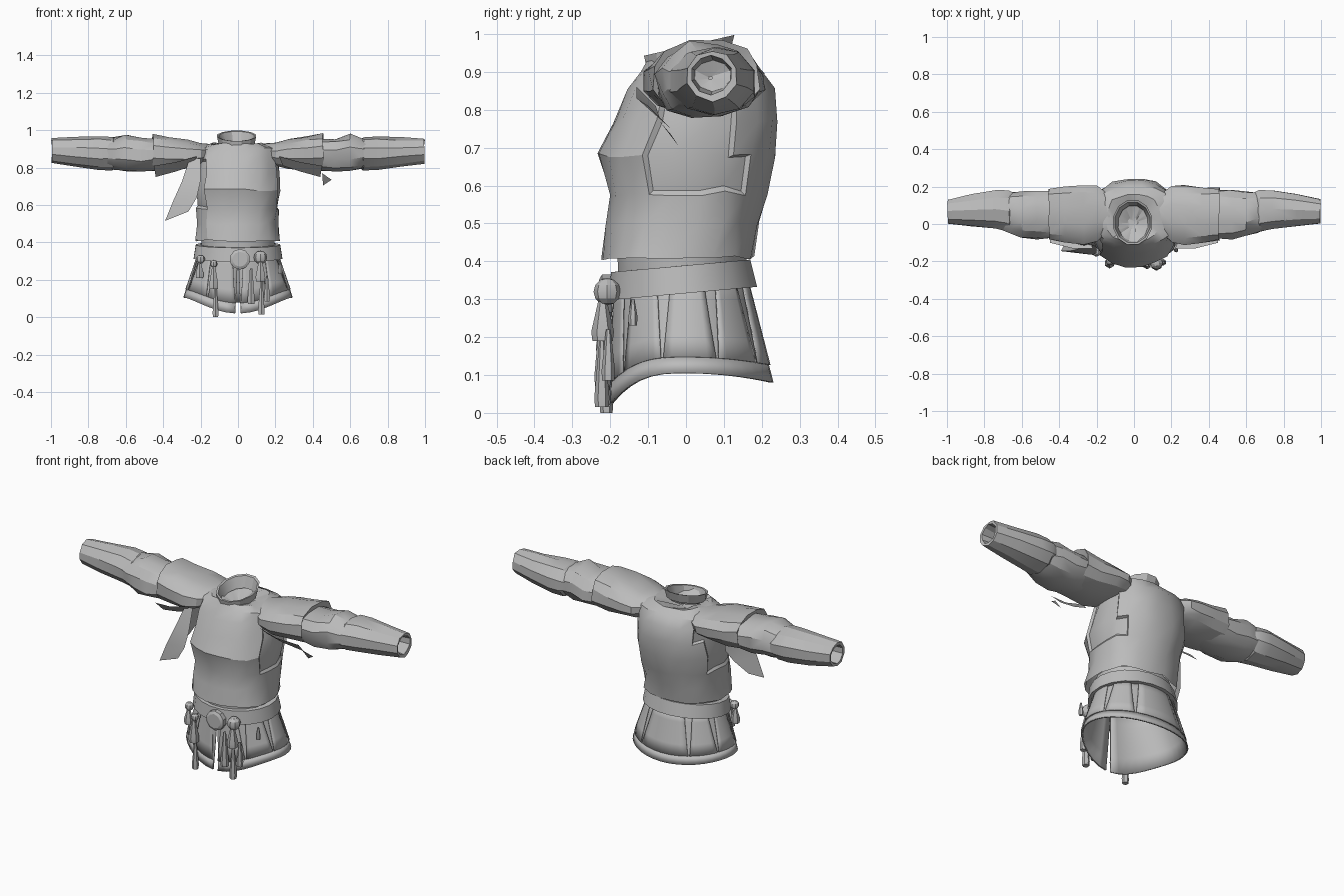
import bpy, bmesh, math, random
from mathutils import Vector

random.seed(4)
if "Cube" in bpy.data.objects:
    bpy.data.objects.remove(bpy.data.objects["Cube"])

cloth = bpy.data.materials.new("grey cloth")
cloth.use_nodes = True
cloth.diffuse_color = (0.5, 0.5, 0.5, 1)
cloth.node_tree.nodes["Principled BSDF"].inputs["Base Color"].default_value = (0.5, 0.5, 0.5, 1)


def finish(name, bm, angle=28, recalc=True):
    if recalc:
        bmesh.ops.recalc_face_normals(bm, faces=bm.faces)
    mesh = bpy.data.meshes.new(name)
    bm.to_mesh(mesh)
    bm.free()
    mesh.materials.append(cloth)
    ob = bpy.data.objects.new(name, mesh)
    bpy.context.collection.objects.link(ob)
    bpy.ops.object.select_all(action='DESELECT')
    ob.select_set(True)
    bpy.context.view_layer.objects.active = ob
    bpy.ops.object.shade_smooth_by_angle(angle=math.radians(angle))
    return ob


def skin(rows, closed):
    """Join rows of points into a sheet or a tube."""
    bm = bmesh.new()
    grid = [[bm.verts.new(p) for p in row] for row in rows]
    for low, high in zip(grid, grid[1:]):
        n = len(low)
        for i in range(n if closed else n - 1):
            j = (i + 1) % n
            bm.faces.new((low[i], low[j], high[j], high[i]))
    bm.verts.ensure_lookup_table()
    return bm


def tube(rings, axis="z", sides=16, tilt=0, crumple=0, cap=False, flip=1, square=1):
    """Loft oval rings given as position, low and high of both cross axes."""
    rows = []
    for pos, a0, a1, b0, b1 in rings:
        row = []
        for i in range(sides):
            t = math.tau * (i + 0.5) / sides
            c, s = (math.copysign(abs(v) ** square, v) for v in (math.cos(t), math.sin(t)))
            da, db = (a1 - a0) / 2 * c, (b1 - b0) / 2 * s
            a, b = (a0 + a1) / 2 + da, (b0 + b1) / 2 + db
            p = Vector((a, b, pos + tilt * db)) if axis == "z" else Vector((flip * pos, a, b))
            row.append(p + Vector([random.uniform(-crumple, crumple) for _ in range(3)]))
        rows.append(row)
    bm = skin(rows, True)
    if cap:
        bm.faces.new(bm.verts[:sides])
        bm.faces.new(bm.verts[-sides:])
    return bm


# Torso with sunken panels below the armholes
torso = tube([(0.41, -0.23, 0.23, -0.225, 0.178), (0.5, -0.22, 0.22, -0.208, 0.19),
              (0.58, -0.225, 0.225, -0.208, 0.212), (0.68, -0.24, 0.235, -0.23, 0.237),
              (0.77, -0.23, 0.23, -0.192, 0.242), (0.85, -0.225, 0.225, -0.152, 0.235),
              (0.9, -0.22, 0.22, -0.125, 0.205), (0.928, -0.15, 0.14, -0.1, 0.16),
              (0.915, -0.095, 0.085, -0.085, 0.115), (0.88, -0.03, 0.02, -0.02, 0.03)],
             sides=20, crumple=0.007, square=0.88)
torso.faces.new(torso.verts[-20:])
torso.normal_update()
panel = [f for f in torso.faces if abs(f.normal.x) > 0.8 and 0.58 < f.calc_center_median().z < 0.82]
bmesh.ops.inset_region(torso, faces=panel, thickness=0.012, depth=-0.012)
finish("torso", torso, recalc=False)

# Collar leaning forward, with an inner wall
finish("collar", tube([(0.922, -0.105, 0.09, -0.105, 0.118), (0.97, -0.115, 0.1, -0.115, 0.132),
                       (0.968, -0.105, 0.09, -0.103, 0.12), (0.91, -0.085, 0.075, -0.085, 0.1)],
                      sides=12, tilt=0.23))

# Sleeves in three overlapping layers
for side, flip in (("left", 1), ("right", -1)):
    finish(side + "_shoulder_cap", tube(
        [(0.13, -0.03, 0.15, 0.82, 0.925), (0.2, -0.1, 0.205, 0.81, 0.932),
         (0.27, -0.12, 0.21, 0.795, 0.95), (0.37, -0.1, 0.2, 0.785, 0.968),
         (0.455, -0.09, 0.195, 0.785, 0.983), (0.44, -0.07, 0.17, 0.8, 0.95)],
        "x", 12, crumple=0.005, flip=flip, square=0.85))
    finish(side + "_upper_sleeve", tube(
        [(0.3, -0.07, 0.17, 0.8, 0.94), (0.44, -0.08, 0.18, 0.785, 0.955),
         (0.52, -0.08, 0.18, 0.775, 0.96), (0.6, -0.07, 0.175, 0.778, 0.98),
         (0.66, -0.05, 0.17, 0.79, 0.96), (0.71, -0.03, 0.16, 0.81, 0.94)],
        "x", 12, crumple=0.007, flip=flip, square=0.88))
    finish(side + "_cuff", tube(
        [(0.64, -0.03, 0.17, 0.81, 0.94), (0.67, -0.045, 0.185, 0.785, 0.965),
         (0.74, -0.03, 0.185, 0.787, 0.968), (0.87, -0.015, 0.165, 0.803, 0.962),
         (0.996, 0, 0.135, 0.823, 0.957), (0.994, 0.015, 0.12, 0.84, 0.942),
         (0.86, 0.02, 0.12, 0.85, 0.93), (0.85, 0.06, 0.07, 0.88, 0.89)],
        "x", 10, crumple=0.003, flip=flip))
    # Loose flap under the front of the sleeve
    finish(side + "_under_flap", skin(
        [[(flip * 0.22, -0.13, 0.86), (flip * 0.24, -0.08, 0.81)],
         [(flip * 0.33, -0.13, 0.83), (flip * 0.33, -0.07, 0.78)],
         [(flip * 0.45, -0.1, 0.81), (flip * 0.44, -0.04, 0.75)]], False))

# Hanging torn cloth on the right and a torn tip on the left
finish("right_hanging_cloth", skin(
    [[(-0.2, -0.12, 0.85), (-0.26, -0.1, 0.845), (-0.25, 0.03, 0.81)],
     [(-0.2, -0.155, 0.73), (-0.3, -0.135, 0.725), (-0.27, 0.03, 0.7)],
     [(-0.22, -0.165, 0.64), (-0.345, -0.145, 0.625), (-0.3, 0, 0.64)],
     [(-0.265, -0.16, 0.565), (-0.39, -0.145, 0.515), (-0.35, -0.06, 0.56)]], False))
tip = bmesh.new()
tip.faces.new([tip.verts.new(p) for p in
               ((0.45, -0.07, 0.77), (0.5, -0.04, 0.735), (0.455, -0.02, 0.705))])
finish("left_torn_tip", tip)

# Waist lining and tilted belt
finish("waist_lining", tube([(0.33, -0.195, 0.195, -0.18, 0.155), (0.43, -0.2, 0.2, -0.185, 0.165)]))
finish("belt", tube([(0.315, -0.215, 0.215, -0.19, 0.165), (0.315, -0.24, 0.24, -0.207, 0.19),
                     (0.388, -0.228, 0.228, -0.2, 0.172), (0.388, -0.2, 0.2, -0.18, 0.15)],
                    sides=20, tilt=0.09))


def skirt_point(deg, t, out):
    """Point on the flared skirt, t running from waist to hem."""
    a = math.radians(deg)
    c, s = math.cos(a), math.sin(a)
    depth = 0.18 + 0.018 * t if s < 0 else 0.15 + 0.075 * t
    hem = 0.105 - (0.085 * (-s) ** 3 if s < 0 else 0.025 * s * s)
    return ((0.195 + 0.092 * t + out) * c, (depth + out) * s, 0.37 + (hem - 0.37) * t)


def skirt_strip(name, start, end, top, bottom, out, taper=0, steps=6, rows=4):
    grid = []
    for r in range(rows + 1):
        u = r / rows
        t = top + (bottom - top) * u
        lo, hi = start + taper * (1 - u), end - taper * (1 - u)
        grid.append([skirt_point(lo + (hi - lo) * i / steps, t, out) for i in range(steps + 1)])
    ob = finish(name, skin(grid, False), recalc=False)
    thick = ob.modifiers.new("thickness", 'SOLIDIFY')
    thick.thickness = 0.004
    thick.offset = 0


# Inner skirt split at the front hem, hem trim, then outer panels
skirt_strip("inner_skirt", -87, 267, 0, 1, 0, taper=-3, steps=36)
skirt_strip("hem_trim", -87, 267, 0.84, 1, 0.004, steps=36, rows=1)
edges = [-88, -54, -18, 22, 58, 122, 158, 198, 234, 268]
for i, (start, end) in enumerate(zip(edges, edges[1:])):
    skirt_strip("skirt_panel_%d" % i, start + 1, end - 1, 0.05, 0.84, 0.008, taper=5)

# Round buckle
buckle = finish("buckle", tube(
    [(0.195, -0.045, 0.065, 0.255, 0.365), (0.222, -0.045, 0.065, 0.255, 0.365),
     (0.23, -0.03, 0.05, 0.27, 0.35)], "x", 10, cap=True))
buckle.rotation_euler.z = -math.pi / 2

# Beads and tassels: x, y, top, bottom and lower radius
for i, (x, y, top, bottom, radius) in enumerate((
        (0.12, -0.22, 0.3, 0.19, 0.03), (0.125, -0.222, 0.19, 0.015, 0.02),
        (0.07, -0.22, 0.26, 0.07, 0.022), (0.155, -0.205, 0.22, 0.085, 0.018),
        (-0.13, -0.21, 0.27, 0.15, 0.028), (-0.12, -0.21, 0.16, 0, 0.018),
        (-0.205, -0.15, 0.29, 0.21, 0.024), (0.225, -0.14, 0.3, 0.23, 0.012))):
    rings = [(z, x - r, x + r, y - r, y + r) for z, r in
             ((bottom, radius * 0.9), (bottom + 0.025, radius), (top, radius * 0.35))]
    finish("tassel_%d" % i, tube(rings, sides=6, cap=True))
for name, x, y, z, r in (("left_bead", 0.12, -0.208, 0.32, 0.036), ("right_bead", -0.2, -0.15, 0.31, 0.024),
                         ("right_front_bead", -0.13, -0.2, 0.285, 0.02)):
    bpy.ops.mesh.primitive_uv_sphere_add(segments=8, ring_count=6, radius=r, location=(x, y, z))
    bead = bpy.context.object
    bead.name = name
    bead.data.materials.append(cloth)
    bpy.ops.object.shade_smooth_by_angle(angle=math.radians(28))
